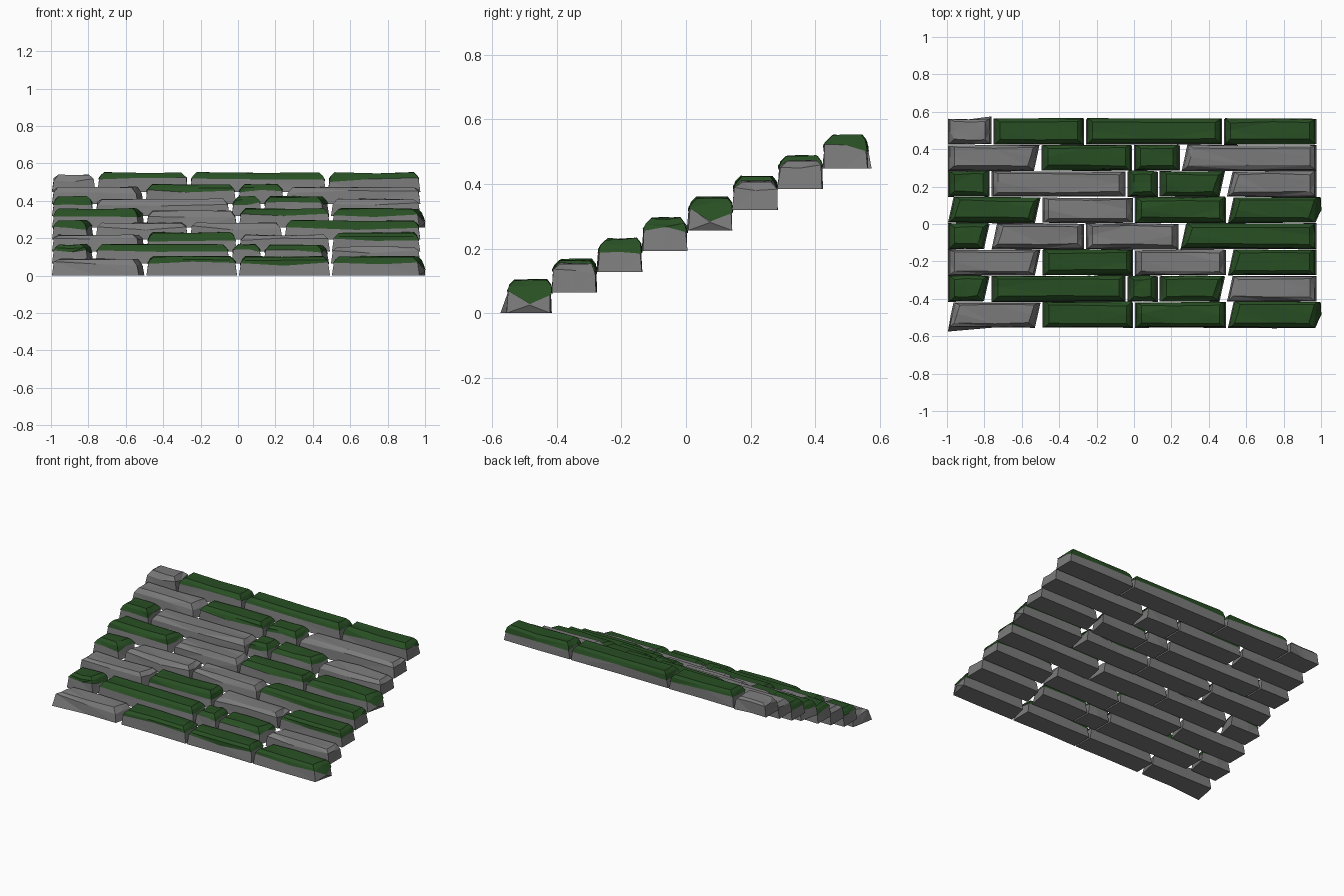
import bpy, bmesh, random

if "Cube" in bpy.data.objects:
    bpy.data.objects.remove(bpy.data.objects["Cube"])

random.seed(7)


def material(name, rgb):
    m = bpy.data.materials.new(name)
    m.diffuse_color = (*rgb, 1)
    m.use_nodes = True
    m.node_tree.nodes["Principled BSDF"].inputs["Base Color"].default_value = m.diffuse_color
    return m


moss_mat = material("moss", (.021, .078, .017))
stone_mat = material("dark_stone", (.2, .2, .2))

# Courses: joint positions, then each stone as left end, kind, right end
# (m = mossy, g = bare; "/" = skewed end, "|" = square end)
HALVES = (-.495, 0, .497)
MIXED = (-.767, -.04, .132, .492)
COURSES = [
    (HALVES, "/g/ |m| |m| /m/"),
    (MIXED, "|m/ |m| |m| |m/ /g|"),
    (HALVES, "|g/ |m| |g| /m|"),
    ((-.767, -.262, .243), "|m/ /g| |g| /m|"),
    (HALVES, "/m/ |g| |m| /m/"),
    (MIXED, "|m| |g| |m| |m/ /g|"),
    ((-.5, -.005, .25), "|g/ |m| |m| /g|"),
    ((-.757, -.262, .475), "|g| |m| |m| |m|"),
]
DEPTH, PITCH, RISE, SKEW = 0.137, 0.14, 0.064, 0.03


def ring(span, skew, y0, z, end, front, back, jig, nose=None):
    """Eight-point outline of a block at one height, counter-clockwise."""
    x0, x1 = span[0] + end, span[1] - end
    bl, fr = x0 + skew[0], x1 - skew[1]
    yf, yb = y0 + front, y0 + DEPTH - back
    ym, xm = (yf + yb) / 2, (x0 + x1) / 2 + jig[0][0] * 8
    pts = [(x0, yf), (xm, yf), (fr, yf), ((fr + x1) / 2, ym),
           (x1, yb), (xm, yb), (bl, yb), ((bl + x0) / 2, ym)]
    out = [[x, y + j[0], z + j[1]] for (x, y), j in zip(pts, jig)]
    if nose:
        out[3][0], out[3][2] = nose
    return out


def loft(name, rings, mat, base=True):
    bm = bmesh.new()
    vs = [[bm.verts.new(p) for p in r] for r in rings]
    n = len(vs[0])
    for a, b in zip(vs, vs[1:]):
        for i in range(n):
            k = (i + 1) % n
            bm.faces.new((a[i], a[k], b[k], b[i]))
    bm.faces.new(vs[-1])
    if base:
        bm.faces.new(vs[0][::-1])
    bmesh.ops.triangulate(bm, faces=bm.faces[:])
    me = bpy.data.meshes.new(name)
    bm.to_mesh(me)
    bm.free()
    me.materials.append(mat)
    bpy.context.collection.objects.link(bpy.data.objects.new(name, me))


def jitter(dy, dz):
    return [(random.uniform(-dy, dy), random.uniform(-dz, dz)) for _ in range(8)]


for i, (joints, kinds) in enumerate(COURSES):
    y0, z0 = -0.555 + PITCH * i, RISE * i
    nosed = i in (0, 4)                      # courses ending in a pointed stone
    xs = [-1.0, *joints, 1.005 if nosed else .98]
    kinds = kinds.split()
    for j, (left, kind, right) in enumerate(kinds):
        span = (xs[j] + .005, xs[j + 1] - .005)
        skew = (SKEW * (left == "/"), SKEW * (right == "/"))
        pointed = nosed and j == len(kinds) - 1
        foot, shoulder, crown = jitter(.003, 0), jitter(.003, .012), jitter(.005, .004)

        def level(h, end, front, back, jig, nose=None):
            return ring(span, skew, y0, z0 + h, end, front, back, jig, nose)

        # stone block with chamfered, chipped top
        base = level(0, 0, 0, 0, foot)
        if j == 0 and i == 0:
            base[0][1] = -.575
        if j == 0 and i == 7:
            base[4][1] = .575
        nose = (1.0, z0 + .025) if pointed else None
        loft(f"step_{i + 1}_stone_{j + 1}", [
            base,
            level(.064, .010, .006, .002, shoulder, nose),
            level(.089, .034, .026, .014, crown)], stone_mat)
        # moss cap draped over the upper edges
        if kind == "m":
            nose = (1.003, z0 + .028) if pointed else None
            loft(f"step_{i + 1}_moss_{j + 1}", [
                level(.064, .006, .003, -.002, shoulder, nose),
                level(.085, .018, .011, .004, crown),
                level(.102, .036, .028, .017, crown)], moss_mat, base=False)
